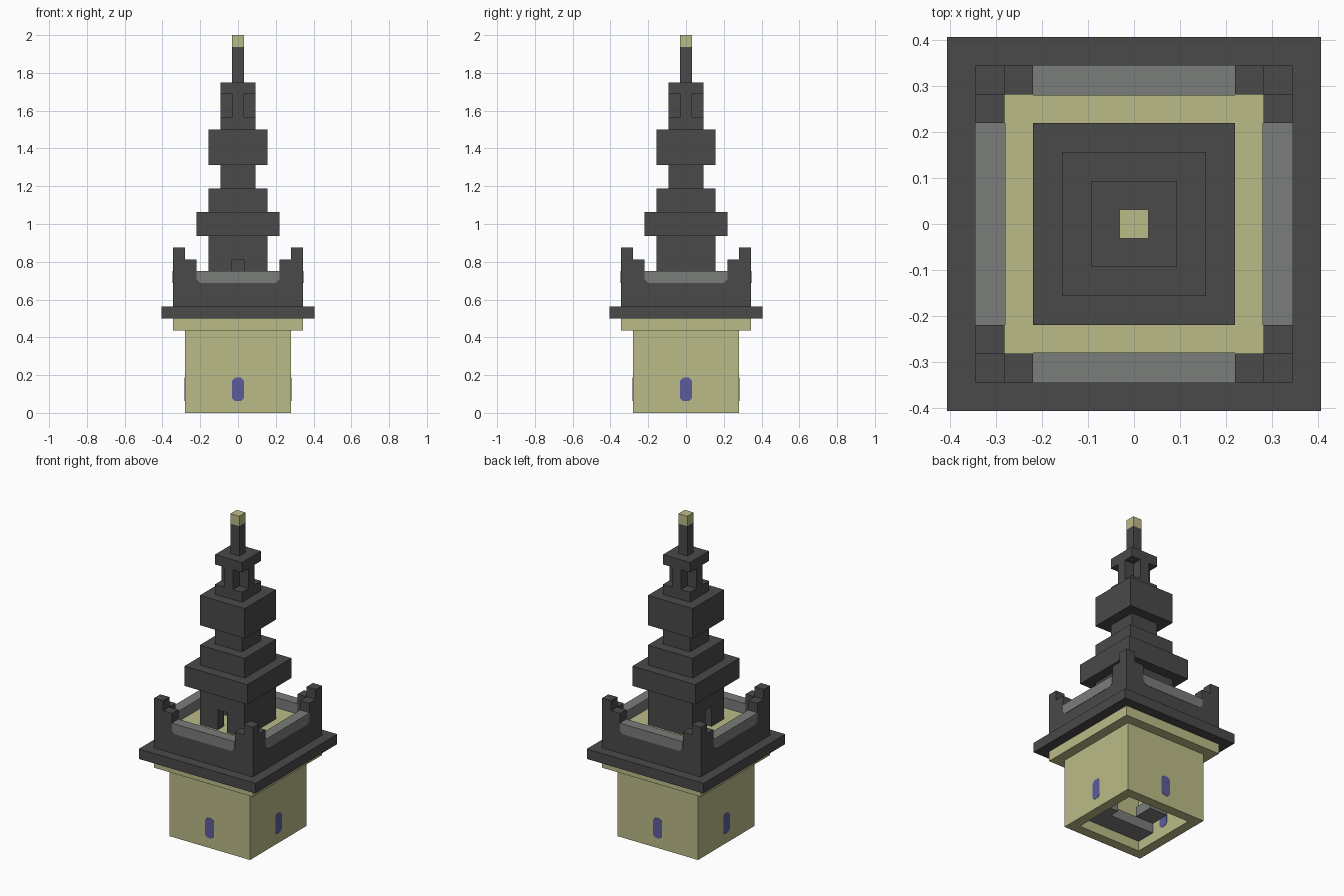
import bpy
import bmesh
from mathutils import Matrix, Vector

U = 1 / 16   # one block
EPS = 0.03   # overlay thickness in blocks

cube = bpy.data.objects.get("Cube")
if cube:
    bpy.data.objects.remove(cube, do_unlink=True)


def material(name, r, g, b):
    m = bpy.data.materials.new(name)
    m.use_nodes = True
    m.diffuse_color = (r, g, b, 1)
    bsdf = next(n for n in m.node_tree.nodes if n.type == "BSDF_PRINCIPLED")
    bsdf.inputs["Base Color"].default_value = (r, g, b, 1)
    return m


SAND = material("sandstone", 0.5, 0.5, 0.25)
DARK = material("dark stone", 0.068, 0.068, 0.068)
GREY = material("grey stone", 0.195, 0.205, 0.195)
BLUE = material("blue glass", 0.107, 0.107, 0.342)


def finish(name, bm, mat):
    bmesh.ops.recalc_face_normals(bm, faces=bm.faces)
    bmesh.ops.scale(bm, vec=(U, U, U), verts=bm.verts)
    me = bpy.data.meshes.new(name)
    bm.to_mesh(me)
    bm.free()
    me.materials.append(mat)
    ob = bpy.data.objects.new(name, me)
    bpy.context.collection.objects.link(ob)
    return ob


def add_box(bm, lo, hi):
    lo, hi = Vector(lo), Vector(hi)
    mat = Matrix.Translation((lo + hi) / 2) @ Matrix.Diagonal((*(hi - lo), 1))
    bmesh.ops.create_cube(bm, size=1, matrix=mat)


def boxes(name, mat, *spans):
    bm = bmesh.new()
    for lo, hi in spans:
        add_box(bm, lo, hi)
    return finish(name, bm, mat)


def square_lathe(name, profile, mat, closed):
    """Sweep a (half width, z) profile round a square; cap it unless closed."""
    bm = bmesh.new()
    rings = [[bm.verts.new((sx * r, sy * r, z)) for sx, sy in
              ((1, 1), (-1, 1), (-1, -1), (1, -1))] for r, z in profile]
    pairs = list(zip(rings, rings[1:]))
    if closed:
        pairs.append((rings[-1], rings[0]))
    else:
        bm.faces.new(rings[0])
        bm.faces.new(rings[-1])
    for a, b in pairs:
        for i in range(4):
            j = (i + 1) % 4
            bm.faces.new((a[i], a[j], b[j], b[i]))
    return finish(name, bm, mat)


def four_prisms(name, outline, near, far, mat):
    """Extrude an (x, z) outline through each of the four walls."""
    bm = bmesh.new()
    for k in range(4):
        face = bm.faces.new([bm.verts.new((x, -far, z)) for x, z in outline])
        out = bmesh.ops.extrude_face_region(bm, geom=[face], use_keep_orig=True)
        new = [v for v in out["geom"] if isinstance(v, bmesh.types.BMVert)]
        bmesh.ops.translate(bm, vec=(0, far - near, 0), verts=new)
        bmesh.ops.rotate(bm, verts=bm.verts, cent=(0, 0, 0),
                         matrix=Matrix.Rotation(1.5707963, 3, "Z"))
    return finish(name, bm, mat)


# Hollow base with cornice
square_lathe("base_walls", [(3.5, 0), (4.5, 0), (4.5, 7), (5.5, 7),
                            (5.5, 8), (3.5, 8)], SAND, True)
c = 0.25
four_prisms("base_windows",
            [(-0.5 + c, 1), (0.5 - c, 1), (0.5, 1 + c), (0.5, 3 - c),
             (0.5 - c, 3), (-0.5 + c, 3), (-0.5, 3 - c), (-0.5, 1 + c)],
            3.5 - EPS, 4.5 + EPS, BLUE)

# Stair winding up inside the base
boxes("inner_stairs", GREY,
      ((1.5, -3.5, 1), (3.5, -0.5, 2)),
      ((-3.5, -3.5, 1), (1.5, -1.5, 2)),
      ((-3.5, -1.5, 2), (-1.5, 0.5, 3)),
      ((-3.5, 0.5, 3), (-1.5, 3.5, 4)),
      ((-1.5, 1.5, 4), (1.5, 3.5, 5)),
      ((1.5, 0.5, 5), (3.5, 3.5, 6)))

# Terrace: ledge, parapet, floor, grey rail and stepped corners
square_lathe("ledge_and_parapet", [(4.5, 8), (6.5, 8), (6.5, 9), (5.5, 9),
                                   (5.5, 12), (4.5, 12)], DARK, True)
boxes("terrace_floor", SAND, ((-4.5, -4.5, 10), (4.5, 4.5, 11)))
c = 0.3
four_prisms("parapet_rail",
            [(-3.5 + c, 11), (3.5 - c, 11), (3.5, 11 + c), (3.5, 12 + EPS),
             (-3.5, 12 + EPS), (-3.5, 11 + c)], 4.5 - EPS, 5.5 + EPS, GREY)
bm = bmesh.new()
for sx in (-1, 1):
    for sy in (-1, 1):
        for (x0, y0), (x1, y1), top in (((4.5, 4.5), (5.5, 5.5), 14),
                                        ((3.5, 4.5), (4.5, 5.5), 13),
                                        ((4.5, 3.5), (5.5, 4.5), 13)):
            xs, ys = sorted((sx * x0, sx * x1)), sorted((sy * y0, sy * y1))
            add_box(bm, (xs[0], ys[0], 12), (xs[1], ys[1], top))
finish("parapet_corners", bm, DARK)

# Tower room with two doorways
room = square_lathe("tower_room", [(1.5, 11), (2.5, 11), (2.5, 15), (1.5, 15)],
                    DARK, True)
for lo, hi in (((-0.5, -3, 10.5), (0.5, -1, 13)),
               ((-3, -0.5, 10.5), (-1, 0.5, 13))):
    cutter = boxes("door_cutter", DARK, (lo, hi))
    cutter.hide_render = True
    mod = room.modifiers.new("door", "BOOLEAN")
    mod.operation, mod.solver, mod.object = "DIFFERENCE", "EXACT", cutter
    bpy.context.view_layer.objects.active = room
    bpy.ops.object.modifier_apply(modifier=mod.name)
    bpy.data.objects.remove(cutter, do_unlink=True)

# Stacked tiers
square_lathe("tower_tiers", [(3.5, 15), (3.5, 17), (2.5, 17), (2.5, 19),
                             (1.5, 19), (1.5, 21), (2.5, 21), (2.5, 24),
                             (1.5, 24), (1.5, 25)], DARK, False)

# Lantern with notched corners, cap and spire
boxes("lantern", DARK, ((-1.5, -0.5, 25), (1.5, 0.5, 27)),
      ((-0.5, -1.5, 25), (0.5, -0.5, 27)), ((-0.5, 0.5, 25), (0.5, 1.5, 27)))
square_lathe("lantern_cap_and_spire", [(1.5, 27), (1.5, 28), (0.5, 28),
                                       (0.5, 31)], DARK, False)
boxes("spire_tip", SAND, ((-0.5, -0.5, 31), (0.5, 0.5, 32)))
